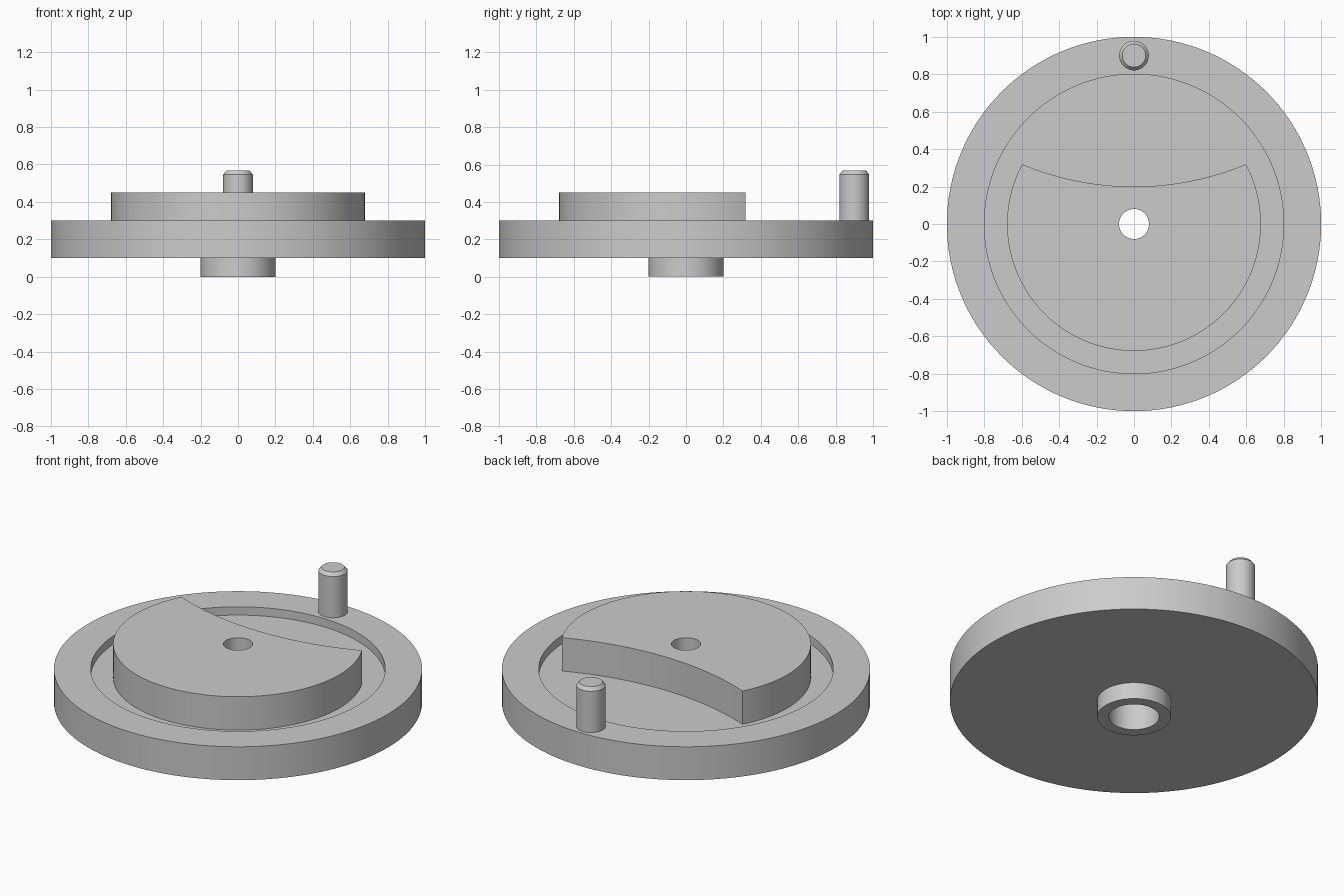
import bpy, bmesh
from math import sin, cos, pi, sqrt, atan2, radians
from mathutils import Vector

if "Cube" in bpy.data.objects:
    bpy.data.objects.remove(bpy.data.objects["Cube"])

SEGS = 128


def finish(name, bm, location=(0, 0, 0)):
    """Turn a bmesh into a smooth-shaded object with sharp edges kept."""
    bmesh.ops.recalc_face_normals(bm, faces=bm.faces)
    mesh = bpy.data.meshes.new(name)
    bm.to_mesh(mesh)
    bm.free()
    obj = bpy.data.objects.new(name, mesh)
    obj.location = location
    bpy.context.collection.objects.link(obj)
    bpy.ops.object.select_all(action='DESELECT')
    obj.select_set(True)
    bpy.context.view_layer.objects.active = obj
    bpy.ops.object.shade_smooth_by_angle(angle=radians(25))
    return obj


def lathe(name, profile, location=(0, 0, 0), closed=True):
    """Spin an (r, z) profile about the z axis."""
    bm = bmesh.new()
    vs = [bm.verts.new((r, 0, z)) for r, z in profile]
    pairs = list(zip(vs, vs[1:])) + ([(vs[-1], vs[0])] if closed else [])
    edges = [bm.edges.new(p) for p in pairs]
    bmesh.ops.spin(bm, geom=vs + edges, cent=(0, 0, 0), axis=(0, 0, 1),
                   angle=2 * pi, steps=SEGS)
    bmesh.ops.remove_doubles(bm, verts=bm.verts, dist=1e-5)
    return finish(name, bm, location)


def arc(cx, cy, r, a0, a1, n):
    """n + 1 points along an arc, both ends included."""
    return [(cx + r * cos(a0 + (a1 - a0) * i / n),
             cy + r * sin(a0 + (a1 - a0) * i / n)) for i in range(n + 1)]


def plate(name, loops, z0, z1):
    """Extrude an outline with holes from z0 to z1."""
    bm = bmesh.new()
    edges = []
    for pts in loops:
        vs = [bm.verts.new((x, y, z0)) for x, y in pts]
        edges += [bm.edges.new((a, b)) for a, b in zip(vs, vs[1:] + vs[:1])]
    bmesh.ops.triangle_fill(bm, edges=edges, use_beauty=True, normal=(0, 0, 1))
    out = bmesh.ops.extrude_face_region(bm, geom=bm.faces[:], use_keep_orig=True)
    top = [g for g in out['geom'] if isinstance(g, bmesh.types.BMVert)]
    bmesh.ops.translate(bm, verts=top, vec=Vector((0, 0, z1 - z0)))
    return finish(name, bm)


# Disc with raised rim, shallow recess, lower boss and wide shaft socket
lathe("drive_disc", [(0.137, 0), (0.2, 0), (0.2, 0.1), (1, 0.1), (1, 0.3),
                     (0.8, 0.3), (0.8, 0.25), (0.137, 0.25)])

# Locking cam: round plate with a concave bite and a small centre hole
R, BITE_Y, BITE_R = 0.678, 1.76, 1.56
cy = (R**2 - BITE_R**2 + BITE_Y**2) / (2 * BITE_Y)   # corner height
cx = sqrt(R**2 - cy**2)
a = atan2(cy, cx)
b = atan2(cx, BITE_Y - cy)
outline = (arc(0, 0, R, pi - a, 2 * pi + a, 96)
           + arc(0, BITE_Y, BITE_R, -pi / 2 + b, -pi / 2 - b, 32)[1:-1])
plate("locking_cam", [outline, arc(0, 0, 0.08, 0, 2 * pi, 64)[:-1]], 0.25, 0.45)

# Chamfered drive pin on the rim
lathe("drive_pin", [(0, 0.28), (0.079, 0.28), (0.079, 0.547), (0.062, 0.567),
                    (0, 0.567)], location=(0, 0.9, 0), closed=False)
